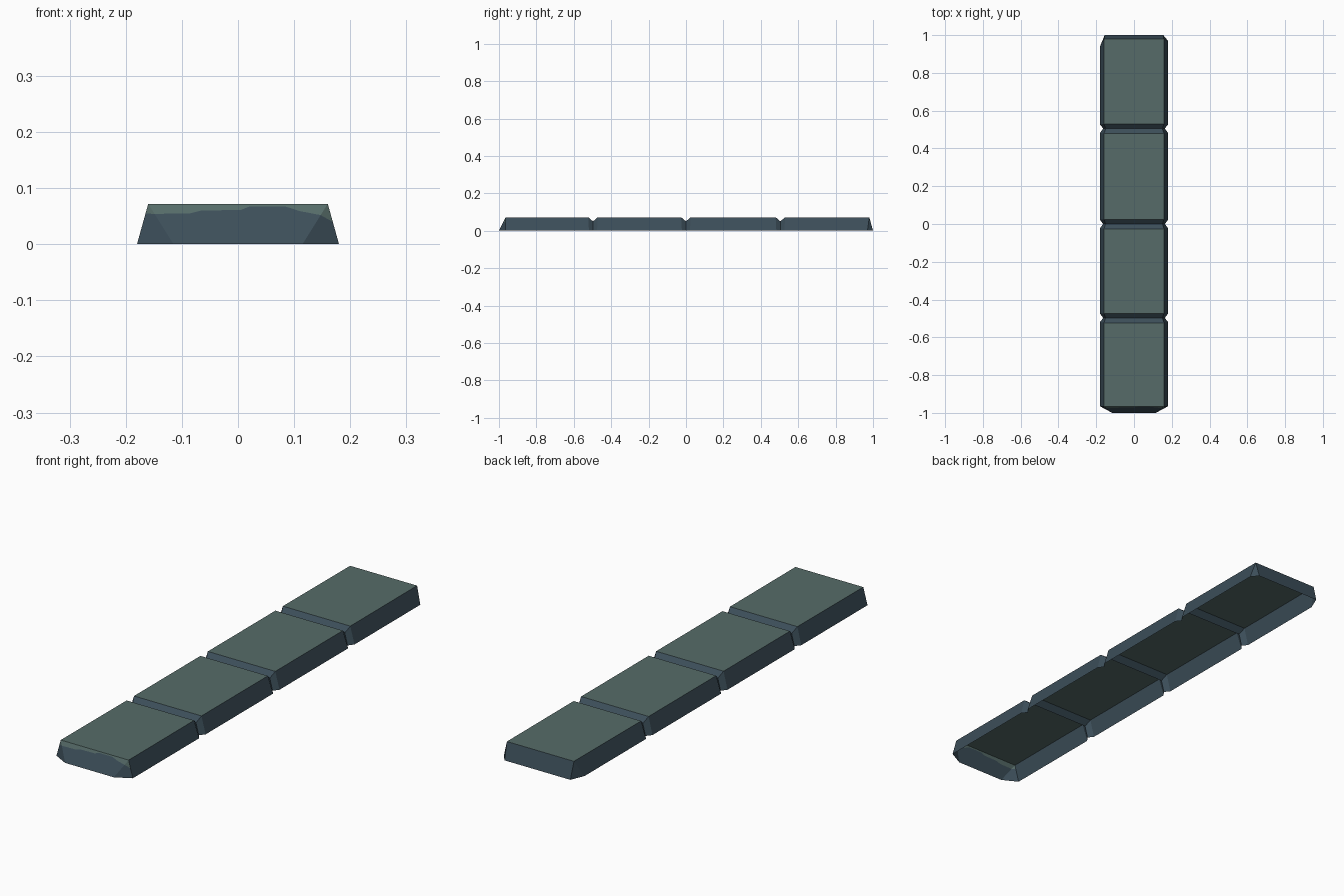
import bpy
import bmesh
from mathutils import Vector

if "Cube" in bpy.data.objects:
    bpy.data.objects.remove(bpy.data.objects["Cube"])

H = 0.072  # height of the block tops


def material(name, rgb):
    m = bpy.data.materials.new(name)
    m.diffuse_color = (*rgb, 1)
    m.use_nodes = True
    m.node_tree.nodes["Principled BSDF"].inputs["Base Color"].default_value = m.diffuse_color
    return m


slate = material("dark slate", (0.045, 0.076, 0.100))
moss = material("grey green top", (0.092, 0.148, 0.139))

bm = bmesh.new()


def face(points, mat=0):
    f = bm.faces.new([bm.verts.new(p) for p in points])
    f.material_index = mat
    return f


def section(yb, yt, xb, xt, z, y_left=None):
    """Bottom left, top left, top right, bottom right."""
    yl = yb if y_left is None else y_left
    return [Vector((-xb, yl, 0)), Vector((-xt, yt, z)),
            Vector((xt, yt, z)), Vector((xb, yb, 0))]


# Cross-sections along the kerb, pinched at the three joints
sections = [section(-0.965, -0.965, 0.18, 0.16, H)]
for c in (-0.497, 0.0, 0.505):
    sections += [section(c - 0.022, c - 0.026, 0.18, 0.159, H),
                 section(c, c, 0.163, 0.15, 0.05),
                 section(c + 0.022, c + 0.024, 0.18, 0.159, H)]
sections += [section(0.97, 0.98, 0.18, 0.158, H, 0.94),
             section(1.0, 0.98, 0.155, 0.158, H)]

# Open-bottomed shell: sides and tops
last = len(sections) - 2
for i, (a, b) in enumerate(zip(sections, sections[1:])):
    for j in range(3):
        if i == last:  # bevelled back corners share their top points
            if j == 0:
                face([a[0], a[1], b[0]])
            elif j == 2:
                face([a[2], a[3], b[3]])
            continue
        flat = j == 1 and abs(a[1].z - b[1].z) < 0.001
        face([a[j], a[j + 1], b[j + 1], b[j]], 1 if flat else 0)
face(sections[-1][::-1])

# Sloping front end with an irregular worn upper edge
s = sections[0]
bl, br = Vector((-0.115, -1, 0)), Vector((0.115, -1, 0))


def on_front(x, z):
    return Vector((x, -1 + 0.035 * z / H, z))


el, er = bl.lerp(s[1], 0.75), br.lerp(s[2], 0.72)
wear = [el, on_front(-0.085, 0.055), on_front(-0.065, 0.06),
        on_front(0.005, 0.061), on_front(0.02, 0.067),
        on_front(0.085, 0.067), on_front(0.11, 0.059), er]
face([bl, br] + wear[::-1])
face(wear + [s[2], s[1]], 1)

# Bevelled front corners
fl, fr = s[0].lerp(s[1], 0.76), s[3].lerp(s[2], 0.55)
face([s[0], bl, el, fl])
face([fl, el, s[1]], 1)
face([br, s[3], fr, er])
face([er, fr, s[2]], 1)

bmesh.ops.remove_doubles(bm, verts=bm.verts, dist=1e-5)
mesh = bpy.data.meshes.new("kerb_stones")
bm.to_mesh(mesh)
bm.free()
mesh.materials.append(slate)
mesh.materials.append(moss)
obj = bpy.data.objects.new("kerb_stones", mesh)
bpy.context.collection.objects.link(obj)
